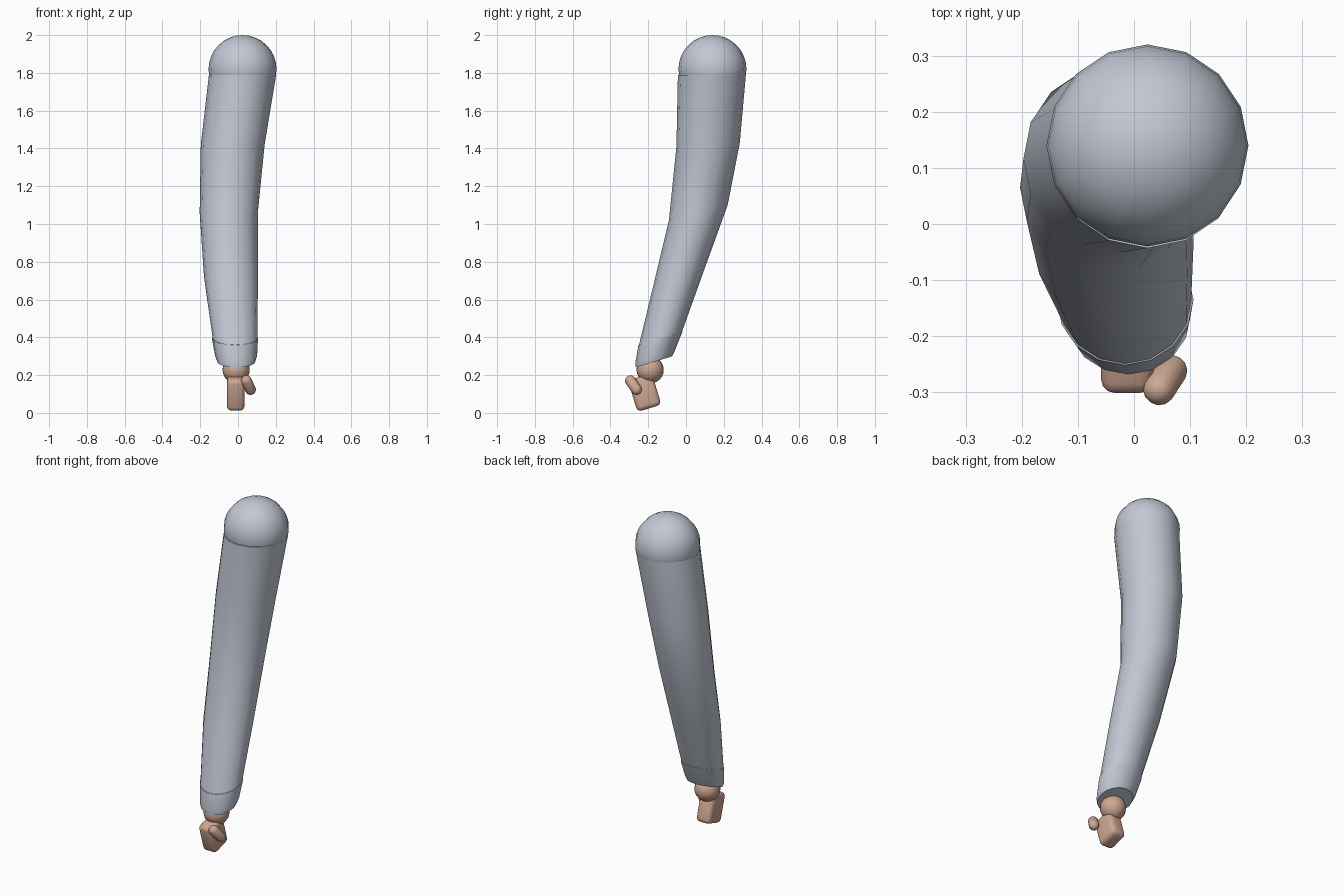
import bpy, bmesh
from math import sin, cos, tau, radians
from mathutils import Vector, Matrix

cube = bpy.data.objects.get("Cube")
if cube:
    bpy.data.objects.remove(cube, do_unlink=True)


def material(name, rgb):
    m = bpy.data.materials.new(name)
    m.use_nodes = True
    m.diffuse_color = (*rgb, 1)
    m.node_tree.nodes["Principled BSDF"].inputs["Base Color"].default_value = (*rgb, 1)
    return m


cloth = material("grey cloth", (0.54, 0.58, 0.66))
skin = material("skin", (0.62, 0.39, 0.29))


def add_object(name, bm, mat, angle=40):
    bmesh.ops.recalc_face_normals(bm, faces=bm.faces)
    mesh = bpy.data.meshes.new(name)
    bm.to_mesh(mesh)
    bm.free()
    mesh.materials.append(mat)
    obj = bpy.data.objects.new(name, mesh)
    bpy.context.collection.objects.link(obj)
    bpy.ops.object.select_all(action="DESELECT")
    obj.select_set(True)
    bpy.context.view_layer.objects.active = obj
    bpy.ops.object.shade_smooth_by_angle(angle=radians(angle))
    return obj


def loft(name, rings, mat, sides=16):
    """Skin a tube over tilted ellipses: (centre, x radius, y radius, tilt)."""
    bm = bmesh.new()
    loops = []
    for centre, rx, ry, tilt in rings:
        turn = Matrix.Rotation(radians(tilt), 3, "X")
        loops.append([bm.verts.new(Vector(centre) + turn @ Vector(
            (rx * cos(tau * i / sides), ry * sin(tau * i / sides), 0)))
            for i in range(sides)])
    for a, b in zip(loops, loops[1:]):
        for i in range(sides):
            j = (i + 1) % sides
            bm.faces.new((a[i], a[j], b[j], b[i]))
    bm.faces.new(loops[0])
    bm.faces.new(loops[-1])
    return add_object(name, bm, mat)


def ball(name, centre, radius, mat, segments=16, rings=12):
    bm = bmesh.new()
    bmesh.ops.create_uvsphere(bm, u_segments=segments, v_segments=rings, radius=radius,
                              matrix=Matrix.Translation(centre))
    return add_object(name, bm, mat)


# Shoulder and sleeve
ball("shoulder", (0.024, 0.14, 1.82), 0.18, cloth, rings=16)
sleeve_end = ((-0.016, -0.135, 0.395), 0.118, 0.119, 17)
loft("sleeve", [
    ((0.024, 0.137, 1.79), 0.178, 0.18, 0),
    ((-0.028, 0.117, 1.42), 0.169, 0.168, 3),
    ((-0.049, 0.065, 1.06), 0.154, 0.16, 14),
    ((-0.037, -0.037, 0.72), 0.143, 0.141, 17),
    sleeve_end,
], cloth)

# Cuff, a little wider than the sleeve end
loft("cuff", [
    ((-0.016, -0.135, 0.395), 0.122, 0.122, 17),
    ((-0.010, -0.163, 0.300), 0.111, 0.110, 17),
    ((-0.009, -0.170, 0.270), 0.100, 0.100, 17),
], cloth)

# Wrist
ball("wrist", (-0.01, -0.19, 0.228), 0.072, skin)

# Palm: a bevelled block leaning forward
bm = bmesh.new()
bmesh.ops.create_cube(bm, size=1, matrix=Matrix.Diagonal((0.093, 0.132, 0.175, 1)))
bmesh.ops.bevel(bm, geom=bm.edges[:], offset=0.024, segments=3, profile=0.5,
                affect="EDGES")
bm.transform(Matrix.Translation((-0.012, -0.219, 0.108))
             @ Matrix.Rotation(radians(17), 4, "X"))
add_object("hand", bm, skin)

# Thumb: a sphere stretched into a capsule along its own axis
top, tip = Vector((0.045, -0.294, 0.17)), Vector((0.066, -0.262, 0.124))
axis = tip - top
bm = bmesh.new()
bmesh.ops.create_uvsphere(bm, u_segments=12, v_segments=9, radius=0.029)
for v in bm.verts:
    v.co.z += axis.length / 2 * (1 if v.co.z > 0 else -1)
bm.transform(Matrix.Translation((top + tip) / 2)
             @ axis.to_track_quat("Z", "Y").to_matrix().to_4x4())
add_object("thumb", bm, skin)
